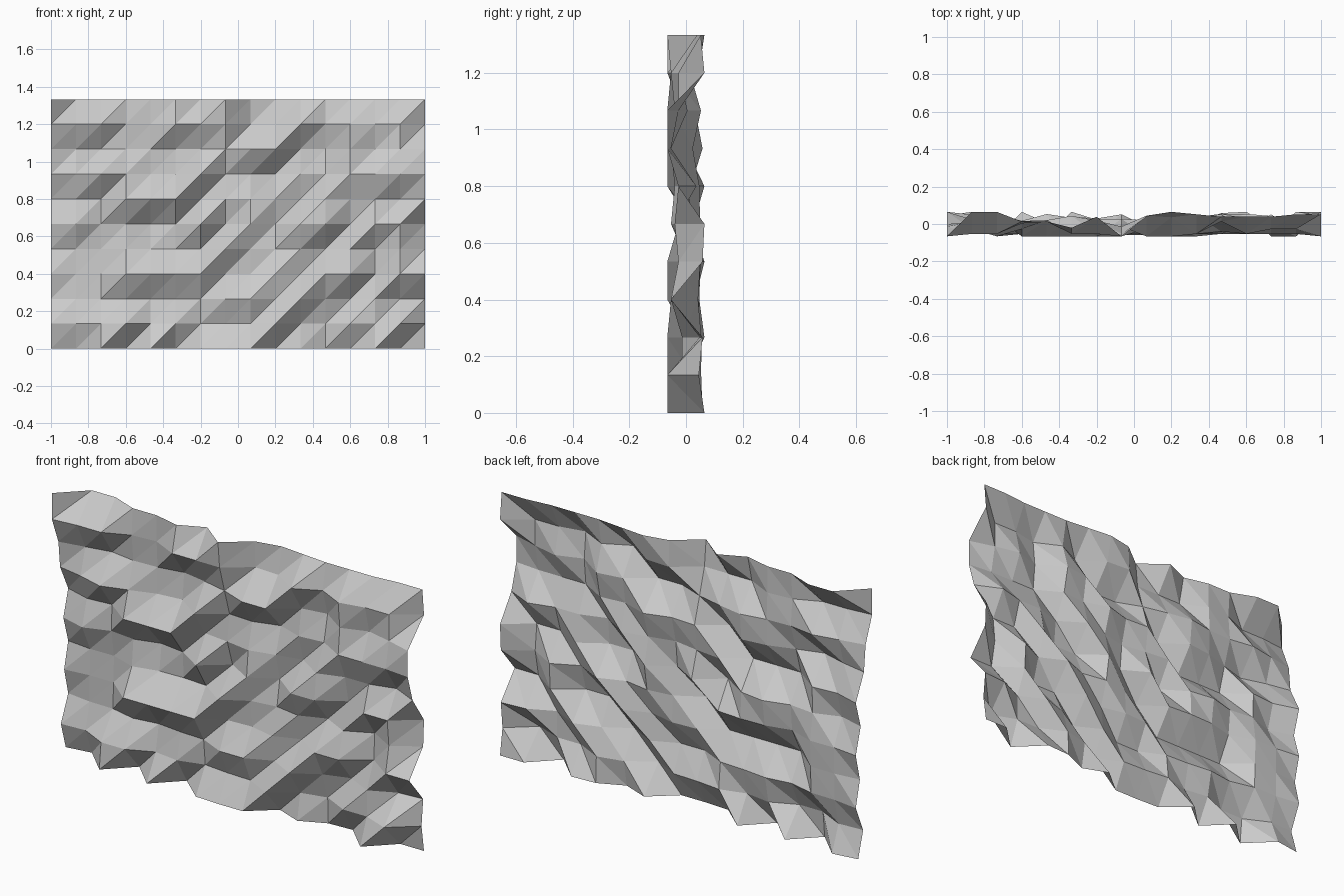
import bpy, bmesh, random

if "Cube" in bpy.data.objects:
    bpy.data.objects.remove(bpy.data.objects["Cube"])

random.seed(4)
NX, NZ = 15, 10
CELL = 2 / NX
FRONT, DEPTH = -0.066, 0.131

# Border profiles: 0 = front plane, 1 = deepest
top = [0, 1, 1, .6, .6, .35, .8, 0, .8, 1, .9, .8, .8, .8, .9, .9]
bottom = [.85, 1, 0, 1, 0, 1, .1, .05, .05, .9, .5, .95, 1, 0, 1, 1]
left = [.85, .55, 1, .75, 1, .7, 1, .5, .4, 0, 0]
right = [1, .85, .95, .1, .95, 1, .3, 0, 0, 1, .9]

# Runs of columns on each inner row that jut forward: first, last, depth
ridges = {
    1: [(2, 3, .1), (5, 5, .4), (9, 9, 0), (12, 13, .4), (14, 14, 0)],
    2: [(7, 8, .1), (10, 10, 0), (13, 13, .4)],
    3: [(3, 6, 0), (9, 9, .4), (11, 12, .1), (14, 14, .1)],
    4: [(7, 7, 0), (12, 12, .4), (14, 14, .3)],
    5: [(1, 1, .4), (6, 6, .1), (8, 8, .3), (10, 11, .1), (13, 14, .2)],
    6: [(3, 5, 0), (8, 8, .4), (11, 11, .2)],
    7: [(2, 2, 0), (1, 3, .3), (6, 6, 0), (12, 14, .1)],
    8: [(7, 7, .4), (8, 9, 0), (12, 12, .2), (14, 14, .3)],
    9: [(1, 2, .1), (5, 7, .1), (10, 10, .1), (12, 12, .1), (13, 14, .3)],
}


def depth(i, j):
    if j == 0:
        return bottom[i]
    if j == NZ:
        return top[i]
    if i == 0:
        return left[j]
    if i == NX:
        return right[j]
    for a, b, d in ridges[j]:
        if a <= i <= b:
            return d
    return random.uniform(.5, .95)


# Open faceted rock sheet, each cell split along its rising diagonal
bm = bmesh.new()
grid = [[bm.verts.new((-1 + i * CELL, FRONT + DEPTH * depth(i, j), j * CELL))
         for i in range(NX + 1)] for j in range(NZ + 1)]
for j in range(NZ):
    for i in range(NX):
        a, b = grid[j][i], grid[j][i + 1]
        c, d = grid[j + 1][i + 1], grid[j + 1][i]
        bm.faces.new((a, b, c))
        bm.faces.new((a, c, d))
mesh = bpy.data.meshes.new("rock_wall")
bm.to_mesh(mesh)
bm.free()
bpy.context.collection.objects.link(bpy.data.objects.new("rock_wall", mesh))
